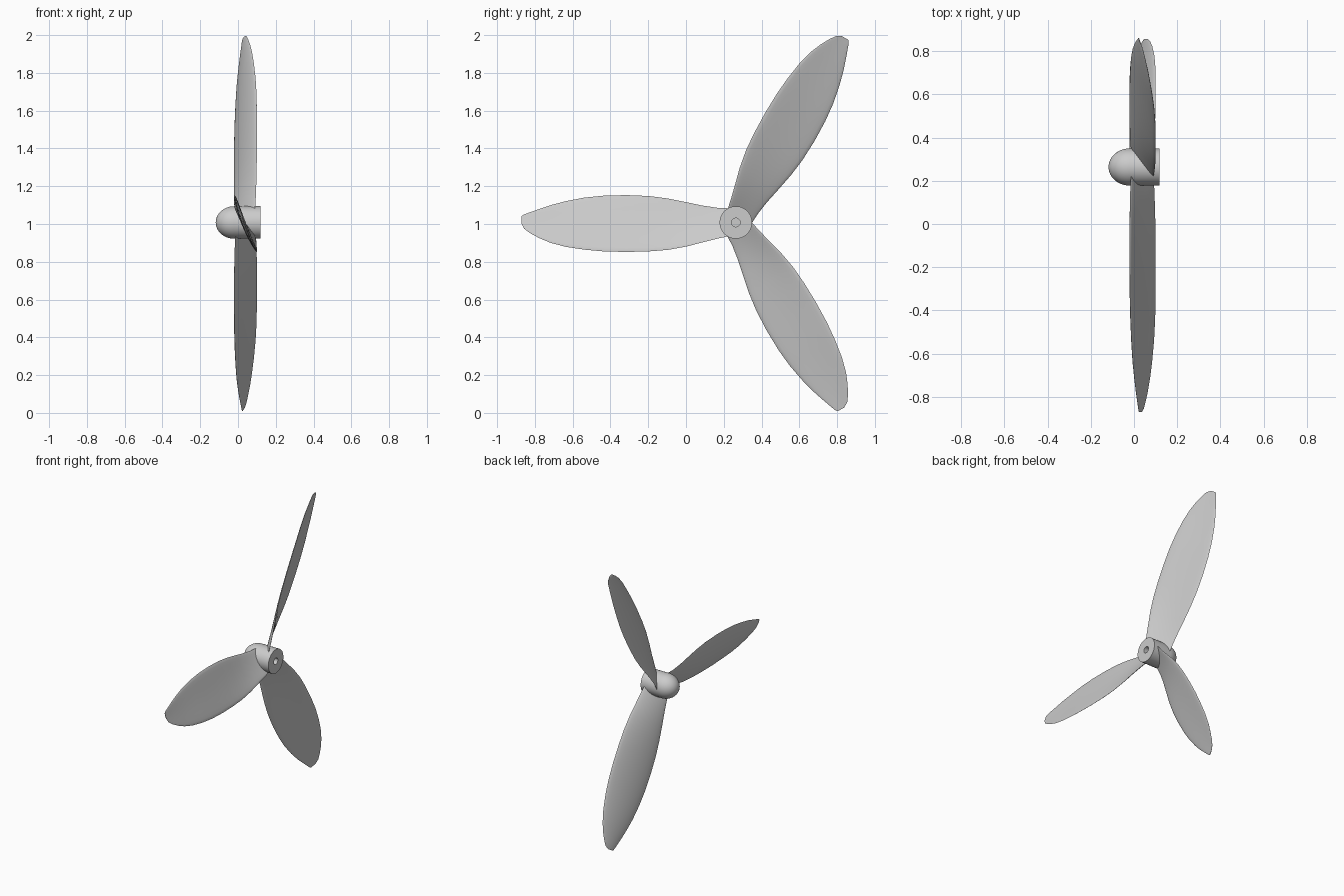
import bpy, bmesh, math
from mathutils import Matrix, Vector

if "Cube" in bpy.data.objects:
    bpy.data.objects.remove(bpy.data.objects["Cube"])

CENTRE = Vector((0, 0.264, 1.008))   # propeller axis runs along x


def make_object(name, bm):
    bmesh.ops.recalc_face_normals(bm, faces=bm.faces[:])
    mesh = bpy.data.meshes.new(name)
    bm.to_mesh(mesh)
    bm.free()
    ob = bpy.data.objects.new(name, mesh)
    bpy.context.collection.objects.link(ob)
    bpy.ops.object.select_all(action='DESELECT')
    ob.select_set(True)
    bpy.context.view_layer.objects.active = ob
    bpy.ops.object.shade_smooth_by_angle(angle=math.radians(35))
    return ob


def bridge(bm, rings):
    for a, b in zip(rings, rings[1:]):
        n = len(a)
        for i in range(n):
            bm.faces.new((a[i], a[(i + 1) % n], b[(i + 1) % n], b[i]))


# Hub: domed nose, straight barrel, flat back with a shaft hole
R, NOSE, SIDES = 0.086, 0.098, 48
profile = [(-0.02 - NOSE * math.cos(t), R * math.sin(t))
           for t in (math.pi / 2 * k / 12 for k in range(1, 13))]
profile += [(0.118, R), (0.118, 0.023), (0.02, 0.023)]
bm = bmesh.new()
rings = []
for x, r in profile:
    rings.append([bm.verts.new(CENTRE + Vector((x, r * math.cos(a), r * math.sin(a))))
                  for a in (2 * math.pi * i / SIDES for i in range(SIDES))])
bridge(bm, rings)
nose = bm.verts.new(CENTRE + Vector((-0.02 - NOSE, 0, 0)))
for i in range(SIDES):
    bm.faces.new((nose, rings[0][i], rings[0][(i + 1) % SIDES]))
bm.faces.new(rings[-1])
make_object("hub", bm)

# Blade stations: radius, leading height, trailing height, leading x, trailing x
STATIONS = [
    (0.035, 0.075, -0.072, -0.014, 0.090),
    (0.10, 0.078, -0.086, -0.017, 0.094),
    (0.18, 0.090, -0.106, -0.019, 0.097),
    (0.26, 0.107, -0.127, -0.020, 0.099),
    (0.36, 0.127, -0.145, -0.020, 0.100),
    (0.46, 0.140, -0.153, -0.020, 0.100),
    (0.58, 0.145, -0.156, -0.019, 0.100),
    (0.70, 0.142, -0.153, -0.016, 0.098),
    (0.80, 0.132, -0.144, -0.012, 0.093),
    (0.90, 0.113, -0.129, -0.006, 0.084),
    (0.98, 0.092, -0.108, 0.002, 0.074),
    (1.04, 0.072, -0.083, 0.009, 0.064),
    (1.09, 0.054, -0.056, 0.016, 0.053),
    (1.12, 0.043, -0.034, 0.020, 0.045),
    (1.135, 0.034, -0.006, 0.023, 0.036),
]
STEPS = 12


def section(bm, r, zl, zt, xl, xt):
    # Thin cambered aerofoil, convex towards the nose
    chord = math.hypot(zl - zt, xl - xt)
    n = Vector((-(zl - zt), 0, -(xt - xl))) / chord
    ring = []
    for k in range(2 * STEPS):
        t = 0.5 - 0.5 * math.cos(math.pi * k / STEPS)
        bulge = 4 * t * (1 - t)
        half = 0.036 * chord * math.sqrt(bulge)
        off = 0.03 * chord * bulge + (half if k < STEPS else -half)
        p = Vector((xl + (xt - xl) * t, -r, zl + (zt - zl) * t))
        ring.append(bm.verts.new(p + n * off))
    return ring


# Three blades, a third of a turn apart
for i in range(3):
    bm = bmesh.new()
    rings = [section(bm, *s) for s in STATIONS]
    bridge(bm, rings)
    bm.faces.new(rings[0])
    bm.faces.new(rings[-1])
    turn = Matrix.Translation(CENTRE) @ Matrix.Rotation(2 * math.pi * i / 3, 4, 'X')
    bmesh.ops.transform(bm, matrix=turn, verts=bm.verts[:])
    make_object("blade_%d" % (i + 1), bm)
